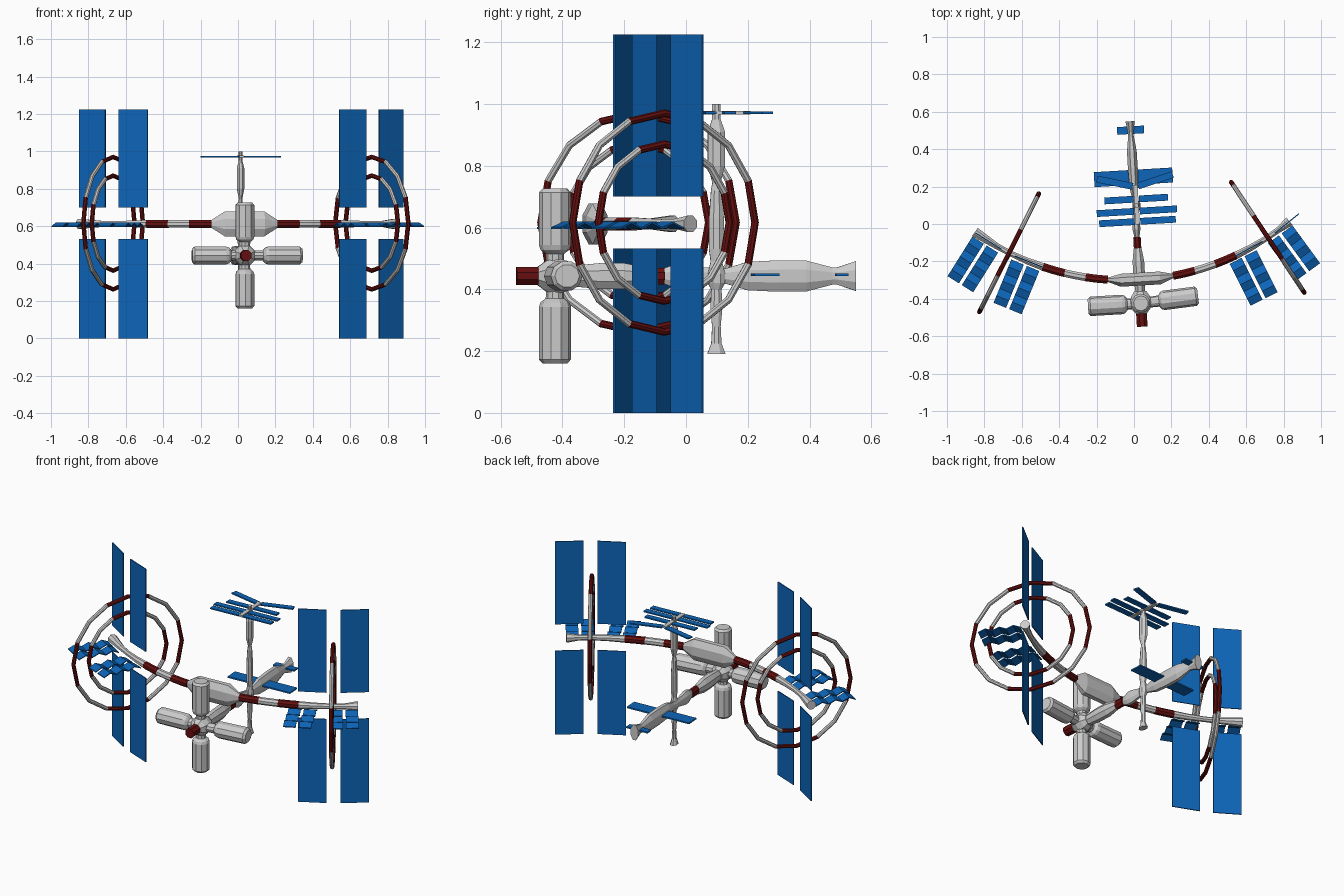
import bpy, bmesh, math
from mathutils import Matrix, Vector

if "Cube" in bpy.data.objects:
    bpy.data.objects.remove(bpy.data.objects["Cube"])

TILT = math.radians(3.4)          # whole station is yawed slightly
R, CX, CY, CZ = 1.381, -0.047, 1.08, 0.612   # bend circle of the main truss


def material(name, col):
    m = bpy.data.materials.new(name)
    m.diffuse_color = (*col, 1)
    m.use_nodes = True
    m.node_tree.nodes["Principled BSDF"].inputs["Base Color"].default_value = m.diffuse_color
    return m


BLUE = material("panel_blue", (0.004, 0.13, 0.48))
RED = material("dark_red", (0.13, 0.005, 0.005))
GREY = material("hull_grey", (0.6, 0.6, 0.6))


def finish(name, bm, mats):
    bmesh.ops.recalc_face_normals(bm, faces=bm.faces)
    me = bpy.data.meshes.new(name)
    bm.to_mesh(me)
    bm.free()
    for m in mats:
        me.materials.append(m)
    ob = bpy.data.objects.new(name, me)
    bpy.context.collection.objects.link(ob)
    return ob


def loft(name, rings, sides=8, mat=GREY):
    """Skin (matrix, rx, ry) rings, each lying in its matrix's xy plane."""
    bm = bmesh.new()
    loops = []
    for M, rx, ry in rings:
        loops.append([])
        for i in range(sides):
            a = math.tau * (i + 0.5) / sides
            loops[-1].append(bm.verts.new(M @ Vector((rx * math.cos(a), ry * math.sin(a), 0))))
    for A, B in zip(loops, loops[1:]):
        for i in range(sides):
            j = (i + 1) % sides
            bm.faces.new((A[i], A[j], B[j], B[i]))
    bm.faces.new(loops[0])
    bm.faces.new(loops[-1])
    return finish(name, bm, [mat])


def lathe(name, M, prof, flat=1.0, sides=8, mat=GREY):
    """Profile of (distance, radius) along M's z axis, squashed in x by flat."""
    return loft(name, [(M @ Matrix.Translation((0, 0, t)), r * flat, r) for t, r in prof], sides, mat)


def box(name, M, lo, hi, mat=BLUE):
    bm = bmesh.new()
    bmesh.ops.create_cube(bm, size=1)
    for v in bm.verts:
        v.co = M @ Vector([(l + h) / 2 + c * (h - l) for l, h, c in zip(lo, hi, v.co)])
    return finish(name, bm, [mat])


def arc(s):
    """Frame on the bent truss at arc length s from its middle."""
    p = s / R + TILT
    return (Matrix.Translation((CX + R * math.sin(p), CY - R * math.cos(p), CZ))
            @ Matrix.Rotation(p, 4, 'Z'))


def rot(deg, axis):
    return Matrix.Rotation(math.radians(deg), 4, axis)


ALONG_X, ALONG_Y = rot(90, 'Y'), rot(-90, 'X')
BASE = Matrix.Translation((0.0115, 0, 0)) @ Matrix.Rotation(TILT, 4, 'Z')


def truss(name, prof, mat=GREY, flat=1.0):
    # local x of the ring is vertical, local y is horizontal
    loft(name, [(arc(s) @ ALONG_X, r, r * flat) for s, r in prof], 8, mat)


# Bent main truss with central hub and banded arms
truss("truss_hub", [(-.175, .024), (-.105, .072), (.105, .072), (.175, .024)], GREY, 0.52)
for side, tip in ((-1, .94), (1, .87)):
    tag = "left" if side < 0 else "right"
    truss(tag + "_inner_band", [(side * s, .023) for s in (.175, .235, .295)], RED)
    truss(tag + "_middle_band", [(side * s, .022) for s in (.295, .35, .41)])
    truss(tag + "_outer_band", [(side * s, .023) for s in (.41, .47, .53)], RED)
    truss(tag + "_truss_tip", [(side * s, r) for s, r in
                               ((.53, .022), (.62, .019), (.72, .016), (.8, .018), (tip, .029))])

    # Tall solar wings, above and below the truss
    for k, (a, b) in enumerate(((.525, .69), (.77, .935))):
        M = arc(side * (a + b) / 2)
        h = (b - a) / 2
        for z0, z1 in ((-.612, -.08), (.088, .613)):
            box(f"{tag}_solar_wing", M, (-h, -.003, z0), (h, .003, z1))

    # Folded radiators pointing outwards
    for s in ((-.62, -.857) if side < 0 else (.56, .789)):
        for off in (-.045, .045):
            bm = bmesh.new()
            n, rows = 6, []
            for i in range(n + 1):
                y = -.025 - .25 * i / n
                z = -.005 + (.009 if i % 2 else -.009)
                rows.append([bm.verts.new(arc(s) @ Vector((off + dx, y, z + dz)))
                             for dx, dz in ((-.036, -.003), (.036, -.003), (.036, .003), (-.036, .003))])
            for A, B in zip(rows, rows[1:]):
                for i in range(4):
                    j = (i + 1) % 4
                    bm.faces.new((A[i], A[j], B[j], B[i]))
            bm.faces.new(rows[0])
            bm.faces.new(rows[-1])
            finish(tag + "_folded_radiator", bm, [BLUE])

    # Two concentric habitat rings, 16 segments, alternate colours
    for label, rad in (("outer", .354), ("inner", .254)):
        bm = bmesh.new()
        M = arc(side * .7255)
        loops = []
        for i in range(16):
            a = math.tau * i / 16
            loops.append([])
            for k in range(8):
                t = math.tau * k / 8
                r = rad + .0125 * math.cos(t)
                loops[-1].append(bm.verts.new(M @ Vector(
                    (.0125 * math.sin(t), r * math.cos(a), r * math.sin(a) + .004))))
        for i in range(16):
            A, B = loops[i], loops[(i + 1) % 16]
            for k in range(8):
                f = bm.faces.new((A[k], A[(k + 1) % 8], B[(k + 1) % 8], B[k]))
                f.material_index = 1 if i % 4 in (0, 3) else 0
        finish(f"{tag}_{label}_ring", bm, [GREY, RED])

# Long spine running front to back
SPINE = BASE @ Matrix.Translation((0, 0, .443)) @ ALONG_Y
lathe("docking_port", SPINE, [(-.55, .031), (-.46, .031)], mat=RED)
lathe("node", SPINE, [(-.48, .032), (-.455, .053), (-.42, .062), (-.385, .053), (-.36, .035)])
lathe("spine_front", SPINE, [(-.37, .036), (-.28, .045), (-.2, .045), (-.13, .03)], .75)
lathe("spine_band", SPINE, [(-.13, .029), (-.07, .029)], .75, mat=RED)
lathe("spine_rear", SPINE, [(-.07, .028), (-.03, .044), (0, .044), (.06, .03), (.13, .027), (.2, .05),
                            (.3, .055), (.39, .054), (.475, .03), (.49, .03), (.55, .052)], .52)
box("spine_wing", BASE, (-.21, .21, .443), (.21, .29, .452))
box("spine_tail_panel", BASE, (-.072, .482, .443), (.072, .523, .452))

# Four modules docked around the node
NODE = BASE @ Matrix.Translation((0, -.425, .443))
MODULE = [(.04, .028), (.072, .03), (.085, .047), (.1, .052), (.27, .052), (.283, .04)]
for name, M in (("top", rot(0, 'X')), ("bottom", rot(180, 'X')),
                ("right", rot(4, 'Z') @ rot(90, 'Y')), ("left", rot(-90, 'Y'))):
    prof = [(t + (.025 if name == "right" else 0), r) for t, r in MODULE]
    prof[0] = (.02, .028)
    lathe(name + "_module", NODE @ M, prof, 1 if name in ("top", "bottom") else .95, 10)

# Vertical tower crossing the spine
TOWER = BASE @ Matrix.Translation((.008, .098, 0))
lathe("tower", TOWER, [(.19, .032), (.225, .018), (.28, .015), (.34, .021), (.4, .018), (.42, .03),
                       (.45, .03), (.49, .02), (.53, .026), (.63, .026), (.72, .019), (.745, .014),
                       (.8, .03), (.91, .03), (.95, .015), (1.0, .015)], .7)
for k, (y, yaw, w) in enumerate(((-.085, 0, .205), (-.03, 0, .215), (.035, 0, .17), (.1, 15, .21))):
    for side in (-1, 1):
        M = TOWER @ Matrix.Translation((0, y, .972)) @ rot(side * yaw, 'Z')
        x = sorted((side * .015, side * w))
        box("tower_panel", M, (x[0], -.018, -.004), (x[1], .018, .004))
box("tower_panel_spar", TOWER, (-.012, -.1, .966), (.012, .11, .978), GREY)
